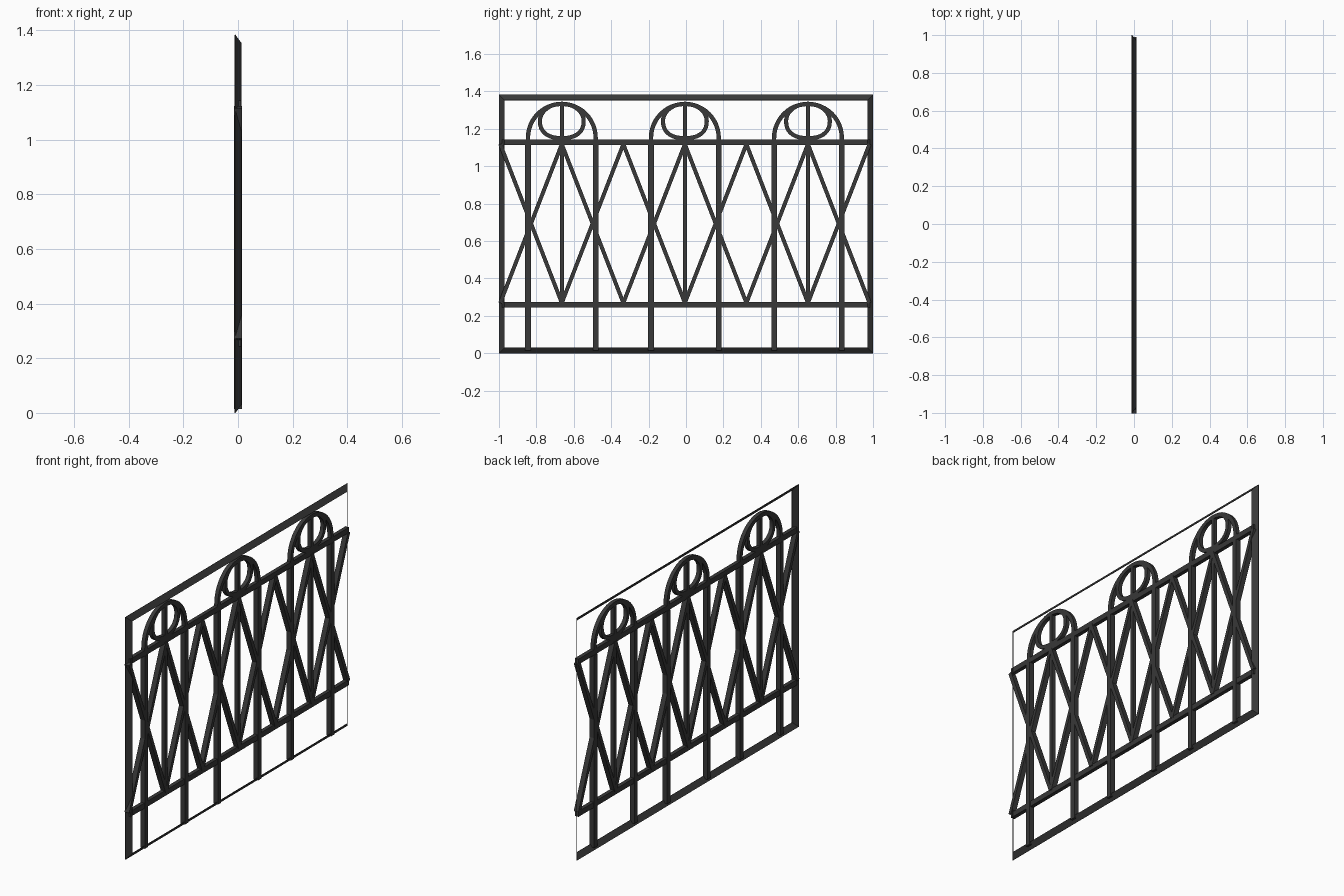
import bpy, bmesh, math
from mathutils import Vector

if "Cube" in bpy.data.objects:
    bpy.data.objects.remove(bpy.data.objects["Cube"])

iron = bpy.data.materials.new("dark_iron")
iron.use_nodes = True
colour = (0.04, 0.04, 0.04, 1)
iron.diffuse_color = colour
iron.node_tree.nodes["Principled BSDF"].inputs["Base Color"].default_value = colour

MID = -0.006      # centre of the infill pattern
STEP = 0.329      # width of one crossed bay
LOW, HIGH = 0.259, 1.128   # heights of the two inner rails
DEEP, SLIM = 0.029, 0.022  # bar depths


def finish(name, bm):
    bmesh.ops.recalc_face_normals(bm, faces=bm.faces[:])
    mesh = bpy.data.meshes.new(name)
    bm.to_mesh(mesh)
    bm.free()
    mesh.materials.append(iron)
    obj = bpy.data.objects.new(name, mesh)
    bpy.context.collection.objects.link(obj)
    return obj


def strip(name, path, width, depth, closed=False, smooth=False):
    """Sweep a rectangular bar along a path of (y, z) points."""
    bm = bmesh.new()
    pts = [Vector(p) for p in path]
    n = len(pts)
    rings = []
    for i, p in enumerate(pts):
        before = pts[i - 1] if closed or i else p
        after = pts[(i + 1) % n] if closed or i < n - 1 else p
        t = (after - before).normalized()
        side = Vector((-t.y, t.x)) * width / 2
        rings.append([bm.verts.new((x * depth / 2, *(p + side * s)))
                      for x, s in ((-1, -1), (1, -1), (1, 1), (-1, 1))])
    for i in range(n if closed else n - 1):
        a, b = rings[i], rings[(i + 1) % n]
        for j in range(4):
            k = (j + 1) % 4
            bm.faces.new((a[j], a[k], b[k], b[j]))
    if not closed:
        bm.faces.new(rings[0])
        bm.faces.new(rings[-1])
    obj = finish(name, bm)
    if smooth:
        bpy.ops.object.select_all(action="DESELECT")
        obj.select_set(True)
        bpy.context.view_layer.objects.active = obj
        bpy.ops.object.shade_smooth_by_angle(angle=math.radians(35))
    return obj


# Outer frame: a thin mitred band, sloping from the outer edge to the inner edge
bm = bmesh.new()
loops = []
for x, inset in ((-0.011, 0), (0.011, 0.03)):
    y, bottom, top = 1 - inset, inset, 1.383 - inset
    loops.append([bm.verts.new((x, *c)) for c in
                  ((-y, bottom), (y, bottom), (y, top), (-y, top))])
for i in range(4):
    k = (i + 1) % 4
    bm.faces.new((loops[0][i], loops[0][k], loops[1][k], loops[1][i]))
frame = finish("outer_frame", bm)
solid = frame.modifiers.new("thickness", "SOLIDIFY")
solid.thickness = 0.003
solid.offset = 0

# Horizontal rails
for name, z in (("lower_rail", LOW), ("upper_rail", HIGH)):
    strip(name, [(-0.985, z), (0.985, z)], 0.031, SLIM)

# Crossed diagonal bars
for i in range(-3, 3):
    a, b = MID + i * STEP, MID + (i + 1) * STEP
    strip("rising_diagonal", [(a, LOW + 0.01), (b, HIGH - 0.01)], 0.021, DEEP)
    strip("falling_diagonal", [(a, HIGH - 0.01), (b, LOW + 0.01)], 0.021, DEEP)

# Three arched motifs with uprights, centre bar and ring
for i in (-1, 0, 1):
    c = MID + i * 2 * STEP
    r = 0.181
    for s in (-1, 1):
        strip("upright", [(c + s * r, 0.015), (c + s * r, HIGH - 0.015)], 0.03, DEEP)
    strip("centre_bar", [(c, LOW), (c, 1.335)], 0.022, SLIM)

    arc = [(c + r * math.cos(math.pi * k / 24), 1.152 + r * math.sin(math.pi * k / 24))
           for k in range(25)]
    strip("arch", [(c + r, HIGH)] + arc + [(c - r, HIGH)], 0.023, SLIM, smooth=True)

    ring = []
    for k in range(36):
        u, v = math.cos(math.tau * k / 36), math.sin(math.tau * k / 36)
        power = 0.85 if v < 0 else 1     # squarer lower corners
        ring.append((c + 0.117 * math.copysign(abs(u) ** power, u),
                     1.242 + 0.092 * math.copysign(abs(v) ** power, v)))
    strip("ring", ring, 0.022, SLIM, closed=True, smooth=True)
